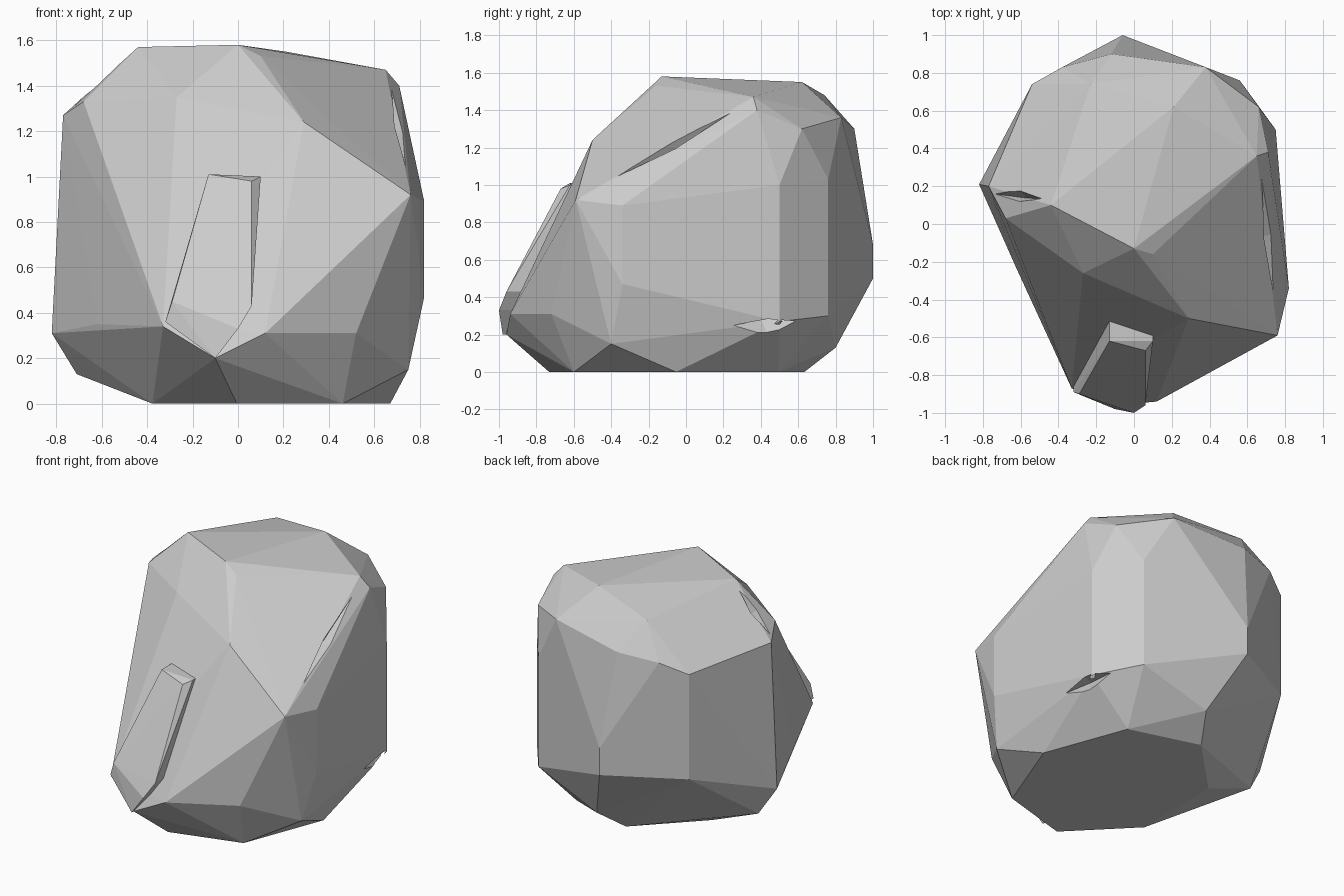
import bpy, bmesh
from math import cos, sin, tau
from mathutils import Vector

if "Cube" in bpy.data.objects:
    bpy.data.objects.remove(bpy.data.objects["Cube"])

CENTRE = Vector((0, 0, .75))


def hull(name, pts):
    """Flat-faced solid wrapped around a handful of corner points."""
    bm = bmesh.new()
    for p in pts:
        bm.verts.new(p)
    bmesh.ops.convex_hull(bm, input=bm.verts)
    loose = [v for v in bm.verts if not v.link_faces]
    bmesh.ops.delete(bm, geom=loose, context='VERTS')
    bmesh.ops.recalc_face_normals(bm, faces=bm.faces)
    me = bpy.data.meshes.new(name)
    bm.to_mesh(me)
    bm.free()
    ob = bpy.data.objects.new(name, me)
    bpy.context.collection.objects.link(ob)
    return ob


def boolean(target, other, op):
    mod = target.modifiers.new(other.name, 'BOOLEAN')
    mod.object, mod.operation, mod.solver = other, op, 'EXACT'
    bpy.context.view_layer.objects.active = target
    bpy.ops.object.modifier_apply(modifier=mod.name)
    bpy.data.objects.remove(other, do_unlink=True)


def crack(target, a, b, size=.05):
    """Cut a V-shaped crack along the surface from a to b."""
    a, b = Vector(a), Vector(b)
    mid = (a + b) / 2
    out = (mid - CENTRE).normalized()
    side = (b - a).cross(out).normalized()
    top = mid + out * size
    cutter = hull("crack_cutter", [a + out * size / 2, b + out * size / 2,
                                   mid - out * size, top + side * size, top - side * size])
    cutter.hide_render = True
    boolean(target, cutter, 'DIFFERENCE')


# Boulder: flat foot ring, upright corner edges, then the free corners
foot = [(.12 + .55 * cos(i * tau / 7 - 1.8), -.05 + .7 * sin(i * tau / 7 - 1.8), 0)
        for i in range(7)]
upright = [(x, y, z) for x, y, *zs in [
    (.82, -.34, .47, .89), (.75, .50, .27, 1.0), (.56, .76, .30, 1.03),
    (-.06, 1.0, .50, .68), (-.54, .74, .50, 1.2)] for z in zs]
crown = [(-.44, .10, 1.57), (0, -.13, 1.58), (.10, -.16, 1.53), (.21, .62, 1.55),
         (-.23, .74, 1.48), (.65, .36, 1.47), (.71, .38, 1.40)]
shoulders = [(.29, -.50, 1.24), (.76, -.59, .92), (-.27, -.26, 1.35), (-.68, .03, 1.33),
             (-.77, .20, 1.27), (-.38, .83, 1.27), (-.12, .90, 1.30), (.38, .83, 1.36),
             (.66, .62, 1.30)]
skirt = [(-.33, -.87, .34), (-.10, -.96, .20), (.12, -.94, .31), (.52, -.72, .31),
         (.64, -.62, .50), (.75, -.40, .15), (.10, .80, .13), (-.71, .25, .13),
         (-.82, .21, .31), (-.62, -.24, .35)]
rock = hull("boulder", foot + upright + crown + shoulders + skirt)

# Protruding front ridge, sunk back into the boulder
nose = [(-.13, -.62, 1.01), (.06, -.67, .98), (.10, -.62, 1.0), (-.32, -.89, .36),
        (-.29, -.90, .45), (.06, -.96, .43), (0, -1.0, .33), (-.10, -.98, .20)]
boolean(rock, hull("front_ridge", nose + [(x, y + .2, z) for x, y, z in nose]), 'UNION')

# Cracks along the upper right edge, the left crown and the lower right flank
crack(rock, (.75, -.50, .97), (.66, .36, 1.45))
crack(rock, (-.76, .16, 1.26), (-.44, .13, 1.56))
crack(rock, (.76, .20, .25), (.66, .64, .28))

# Faceted finish
for poly in rock.data.polygons:
    poly.use_smooth = False
